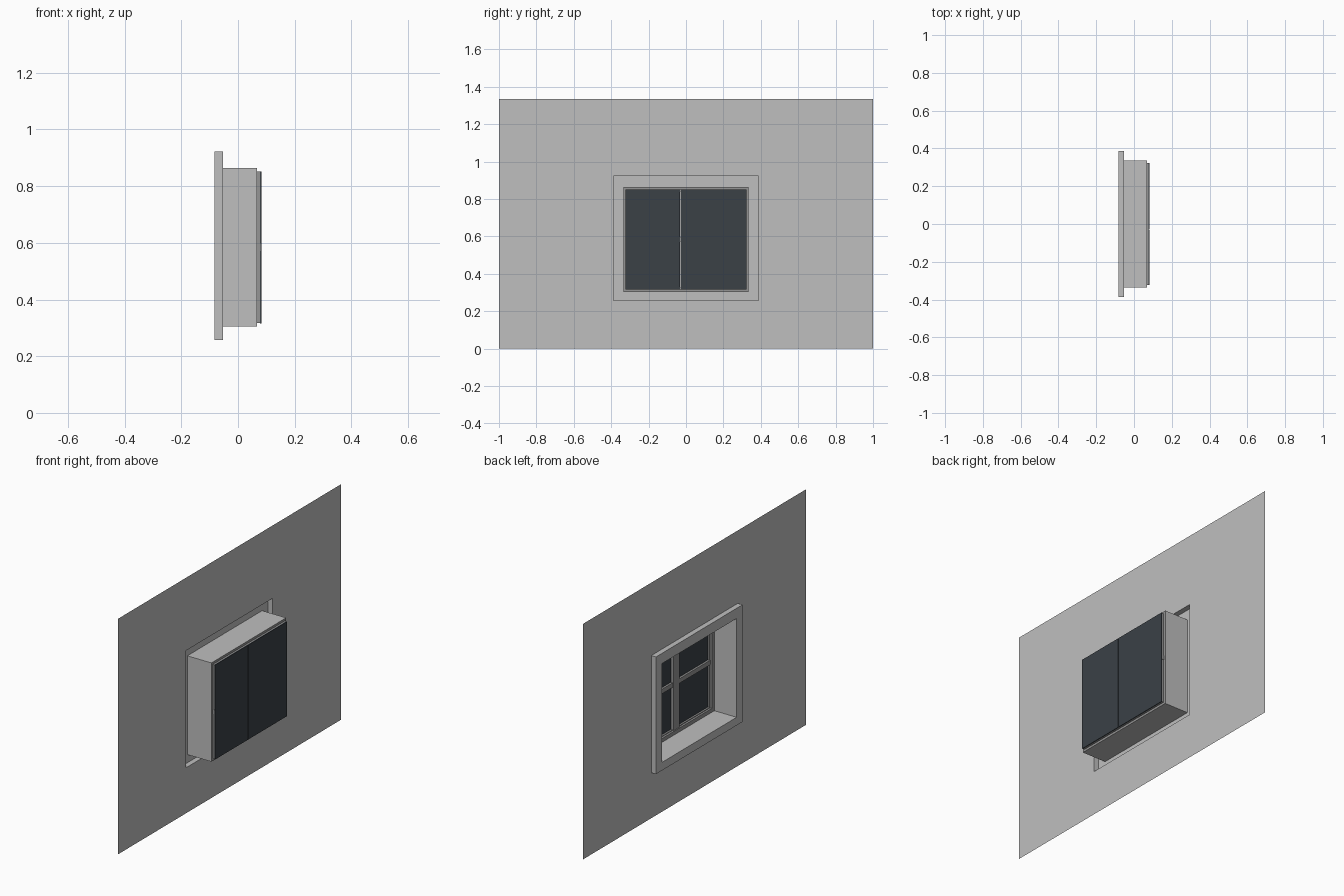
import bpy, bmesh

if "Cube" in bpy.data.objects:
    bpy.data.objects.remove(bpy.data.objects["Cube"])


def material(name, rgb):
    m = bpy.data.materials.new(name)
    m.diffuse_color = (*rgb, 1)
    m.use_nodes = True
    m.node_tree.nodes["Principled BSDF"].inputs["Base Color"].default_value = m.diffuse_color
    return m


PLASTER = material("light_grey_plaster", (0.52, 0.52, 0.52))
FRAME = material("mid_grey_frame", (0.30, 0.30, 0.30))
GLASS = material("dark_blue_glass", (0.043, 0.052, 0.062))

Z_MID = 0.584  # height of the window centre


def finish(name, bm, mat):
    mesh = bpy.data.meshes.new(name)
    bm.to_mesh(mesh)
    bm.free()
    mesh.materials.append(mat)
    ob = bpy.data.objects.new(name, mesh)
    bpy.context.collection.objects.link(ob)
    return ob


def loft(name, sections, mat, closed=False):
    """Join rectangles (x, half_y, z_low, z_high) one after another."""
    bm = bmesh.new()
    rings = [[bm.verts.new((x, sy * hy, z)) for sy, z in
              ((-1, lo), (1, lo), (1, hi), (-1, hi))] for x, hy, lo, hi in sections]
    pairs = list(zip(rings, rings[1:]))
    if closed:
        pairs.append((rings[-1], rings[0]))
    for a, b in pairs:
        for i in range(4):
            j = (i + 1) % 4
            bm.faces.new((a[i], a[j], b[j], b[i]))
    if closed:
        bmesh.ops.recalc_face_normals(bm, faces=bm.faces[:])
    return finish(name, bm, mat)


def box(name, x, y, z, mat):
    bm = bmesh.new()
    bmesh.ops.create_cube(bm, size=1)
    for v in bm.verts:
        v.co = [r[0] if c < 0 else r[1] for r, c in zip((x, y, z), v.co)]
    return finish(name, bm, mat)


# wall sheet, stepping back into a raised surround, then forward as a deep reveal
loft("wall_with_reveal", [
    (-0.0535, 1.0, 0.0, 1.335),
    (-0.0535, 0.3875, 0.258, 0.922),
    (-0.083, 0.3875, 0.258, 0.922),
    (-0.083, 0.335, 0.304, 0.864),
    (0.0675, 0.335, 0.304, 0.864)], PLASTER)

# fixed window frame at the outer end of the reveal
loft("window_frame", [
    (0.0675, 0.335, 0.304, 0.864), (0.0675, 0.312, 0.326, 0.842),
    (0.056, 0.312, 0.326, 0.842), (0.056, 0.3345, 0.3045, 0.8635)],
    FRAME, closed=True)

# sash border behind the glass
loft("sash_border", [
    (0.0675, 0.322, 0.317, 0.851), (0.079, 0.322, 0.317, 0.851),
    (0.079, 0.309, 0.330, 0.838), (0.0675, 0.309, 0.330, 0.838)],
    FRAME, closed=True)

# vertical mullion and horizontal glazing bar
box("mullion", (0.062, 0.0815), (-0.030, 0.024), (0.320, 0.848), FRAME)
box("glazing_bar", (0.066, 0.080), (-0.324, 0.324), (Z_MID - 0.013, Z_MID + 0.013), FRAME)

# two panes, split at the mullion's edge
for side, y in (("left", (-0.3225, -0.031)), ("right", (-0.026, 0.3225))):
    box(side + "_glass", (0.078, 0.083), y, (0.316, 0.852), GLASS)
